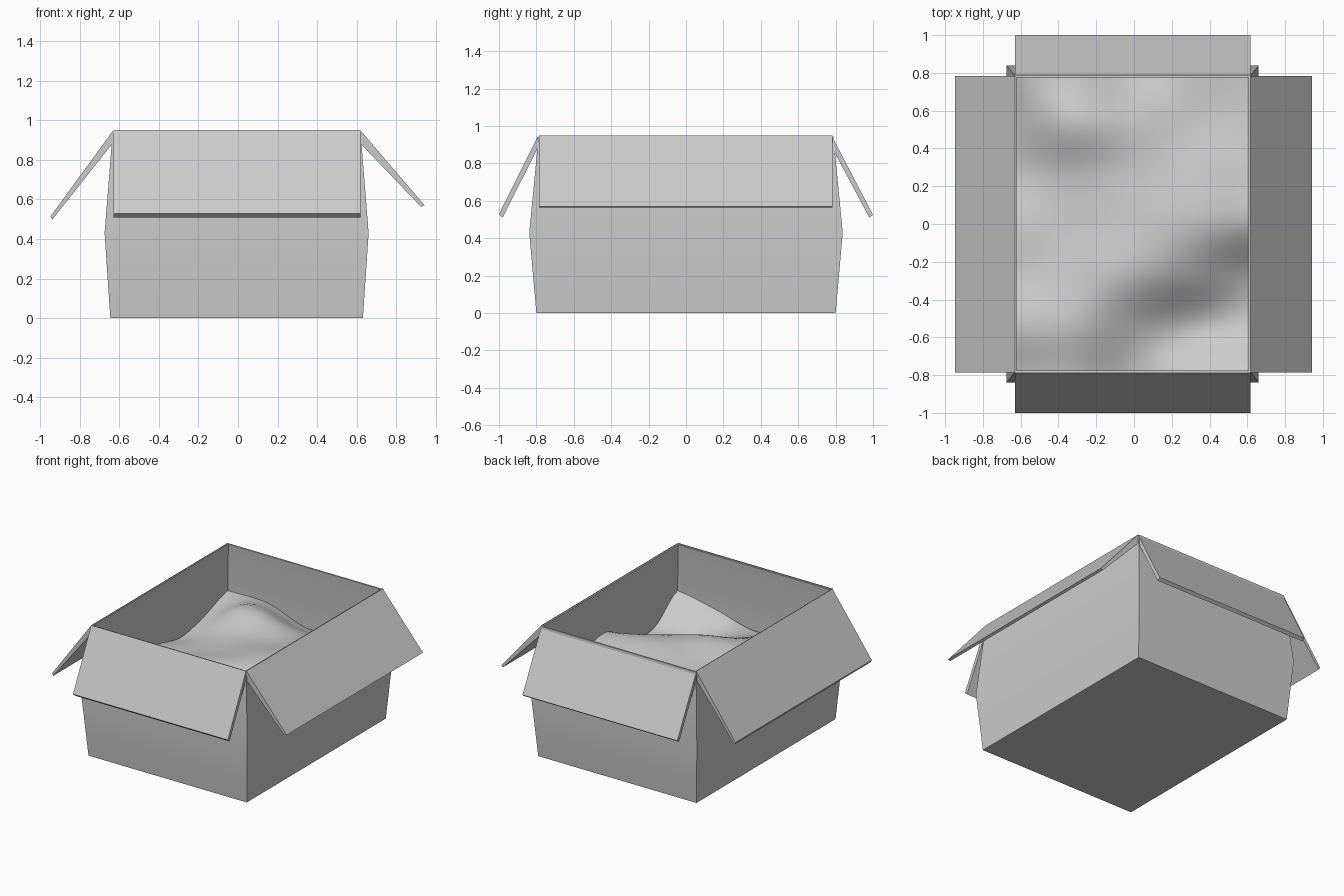
import bpy, bmesh, math

if "Cube" in bpy.data.objects:
    bpy.data.objects.remove(bpy.data.objects["Cube"])

CX = -0.007  # the box sits slightly left of centre


def make(name, verts, faces, smooth=True):
    mesh = bpy.data.meshes.new(name)
    mesh.from_pydata(verts, [], faces)
    bm = bmesh.new()
    bm.from_mesh(mesh)
    bmesh.ops.recalc_face_normals(bm, faces=bm.faces)
    bm.to_mesh(mesh)
    bm.free()
    obj = bpy.data.objects.new(name, mesh)
    bpy.context.collection.objects.link(obj)
    if smooth:
        bpy.ops.object.select_all(action='DESELECT')
        bpy.context.view_layer.objects.active = obj
        obj.select_set(True)
        bpy.ops.object.shade_smooth_by_angle(angle=math.radians(30))
    return obj


# Box body: outer rings up the bulging wall, then inner rings back down
T = 0.012
outer = [(0.638, 0.80, 0.0), (0.667, 0.838, 0.43), (0.626, 0.788, 0.945)]
inner = [(a - T, b - T, z) for a, b, z in reversed(outer)]
inner[-1] = (inner[-1][0], inner[-1][1], T)
rings = outer + inner
verts, faces = [], []
for a, b, z in rings:
    verts += [(CX + sx * a, sy * b, z) for sx, sy in ((-1, -1), (1, -1), (1, 1), (-1, 1))]
for r in range(len(rings) - 1):
    for i in range(4):
        j = (i + 1) % 4
        faces.append((4 * r + i, 4 * r + j, 4 * r + 4 + j, 4 * r + 4 + i))
n = 4 * (len(rings) - 1)
faces += [(3, 2, 1, 0), (n, n + 1, n + 2, n + 3)]
make("box_body", verts, faces)


# Flaps: a four-point (outward, z) section extruded along the rim
def flap(name, section, start, end, along_x):
    vs = []
    for t in (start, end):
        vs += [(t, o, z) if along_x else (o, t, z) for o, z in section]
    fs = [(0, 1, 2, 3), (7, 6, 5, 4)]
    fs += [(i, (i + 1) % 4, (i + 1) % 4 + 4, i + 4) for i in range(4)]
    make(name, vs, fs, smooth=False)


flap("left_flap", [(-0.63, 0.95), (-0.947, 0.515), (-0.938, 0.498), (-0.63, 0.888)], -0.787, 0.783, False)
flap("right_flap", [(0.618, 0.95), (0.943, 0.57), (0.925, 0.563), (0.618, 0.883)], -0.787, 0.783, False)
flap("front_flap", [(-0.79, 0.95), (-1.0, 0.528), (-0.98, 0.51), (-0.79, 0.888)], -0.63, 0.618, True)
flap("back_flap", [(0.783, 0.94), (1.0, 0.525), (0.98, 0.51), (0.783, 0.88)], -0.63, 0.618, True)

# Crumpled filling: coarse heights (front row first, left to right), smoothly interpolated
H = [
    [0.48, 0.54, 0.46, 0.53, 0.59],
    [0.55, 0.60, 0.52, 0.42, 0.42],
    [0.50, 0.58, 0.63, 0.56, 0.44],
    [0.50, 0.55, 0.62, 0.64, 0.60],
    [0.45, 0.56, 0.60, 0.60, 0.56],
    [0.50, 0.65, 0.60, 0.52, 0.50],
    [0.585, 0.58, 0.48, 0.50, 0.48],
]


def spline(p, t):
    i = min(int(t), len(p) - 2)
    f = t - i
    a, b, c, d = (p[max(0, min(len(p) - 1, i + k))] for k in (-1, 0, 1, 2))
    return b + 0.5 * f * (c - a + f * (2 * a - 5 * b + 4 * c - d + f * (3 * (b - c) + d - a)))


NX, NY = 32, 42
verts = []
for j in range(NY + 1):
    for i in range(NX + 1):
        u, v = i / NX, j / NY
        z = spline([spline(row, u * 4) for row in H], v * 6)
        verts.append((CX + (2 * u - 1) * 0.645, (2 * v - 1) * 0.812, z))
W = NX + 1
faces = [(j * W + i, j * W + i + 1, j * W + W + i + 1, j * W + W + i)
         for j in range(NY) for i in range(NX)]
filling = make("crumpled_filling", verts, faces)
# keep the open sheet facing up
if filling.data.polygons[0].normal.z < 0:
    filling.data.flip_normals()
